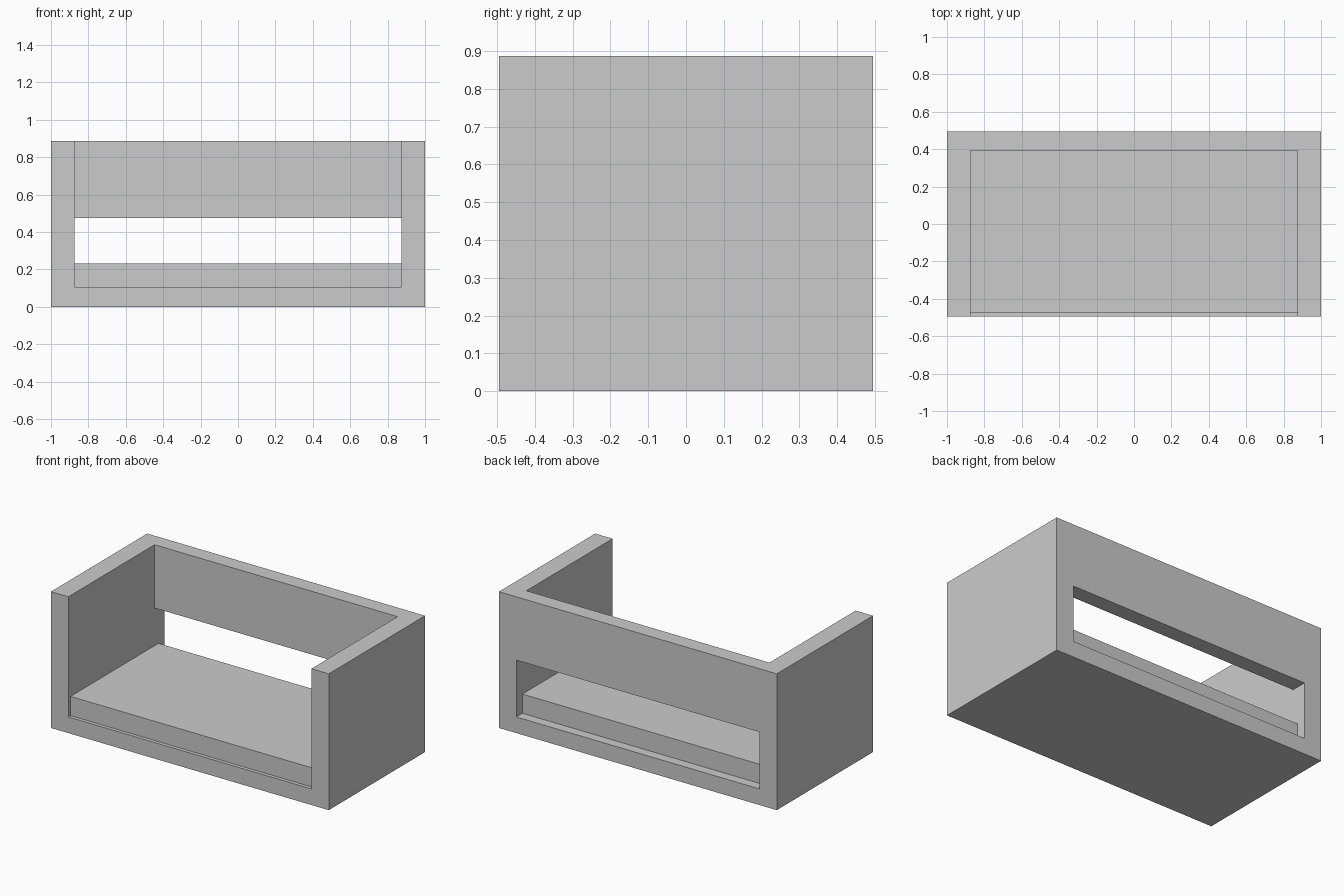
import bpy
import bmesh

if "Cube" in bpy.data.objects:
    bpy.data.objects.remove(bpy.data.objects["Cube"])

grey = bpy.data.materials.new("light_grey")
grey.diffuse_color = (0.6, 0.6, 0.6, 1)
grey.use_nodes = True
grey.node_tree.nodes["Principled BSDF"].inputs["Base Color"].default_value = grey.diffuse_color


def prism(name, half_width, profile):
    """Extrude a (y, z) side profile symmetrically along x."""
    bm = bmesh.new()
    face = bm.faces.new([bm.verts.new((-half_width, y, z)) for y, z in profile])
    ext = bmesh.ops.extrude_face_region(bm, geom=[face])
    moved = [v for v in ext["geom"] if isinstance(v, bmesh.types.BMVert)]
    bmesh.ops.translate(bm, verts=moved, vec=(2 * half_width, 0, 0))
    bmesh.ops.recalc_face_normals(bm, faces=bm.faces)
    mesh = bpy.data.meshes.new(name)
    bm.to_mesh(mesh)
    bm.free()
    mesh.materials.append(grey)
    obj = bpy.data.objects.new(name, mesh)
    bpy.context.collection.objects.link(obj)
    return obj


def rect(y0, y1, z0, z1):
    return [(y0, z0), (y1, z0), (y1, z1), (y0, z1)]


INNER, FLOOR = 0.875, 0.105

# Outer frame: floor, two arms and back rest
frame = prism("frame", 1.0, rect(-0.495, 0.495, 0, 0.887))

# Stepped cutter: seating space open to front and top, plus slot through the back
cutter = prism("seat_space_cutter", INNER, [
    (-0.8, FLOOR), (0.8, FLOOR), (0.8, 0.475),
    (0.392, 0.475), (0.392, 1.2), (-0.8, 1.2)])
cutter.hide_render = True
cutter.hide_viewport = True
cut = frame.modifiers.new("seat_space", "BOOLEAN")
cut.operation = "DIFFERENCE"
cut.solver = "EXACT"
cut.object = cutter

# Seat cushion, running a little way into the back slot
prism("seat_cushion", INNER, rect(-0.472, 0.432, FLOOR, 0.23))
